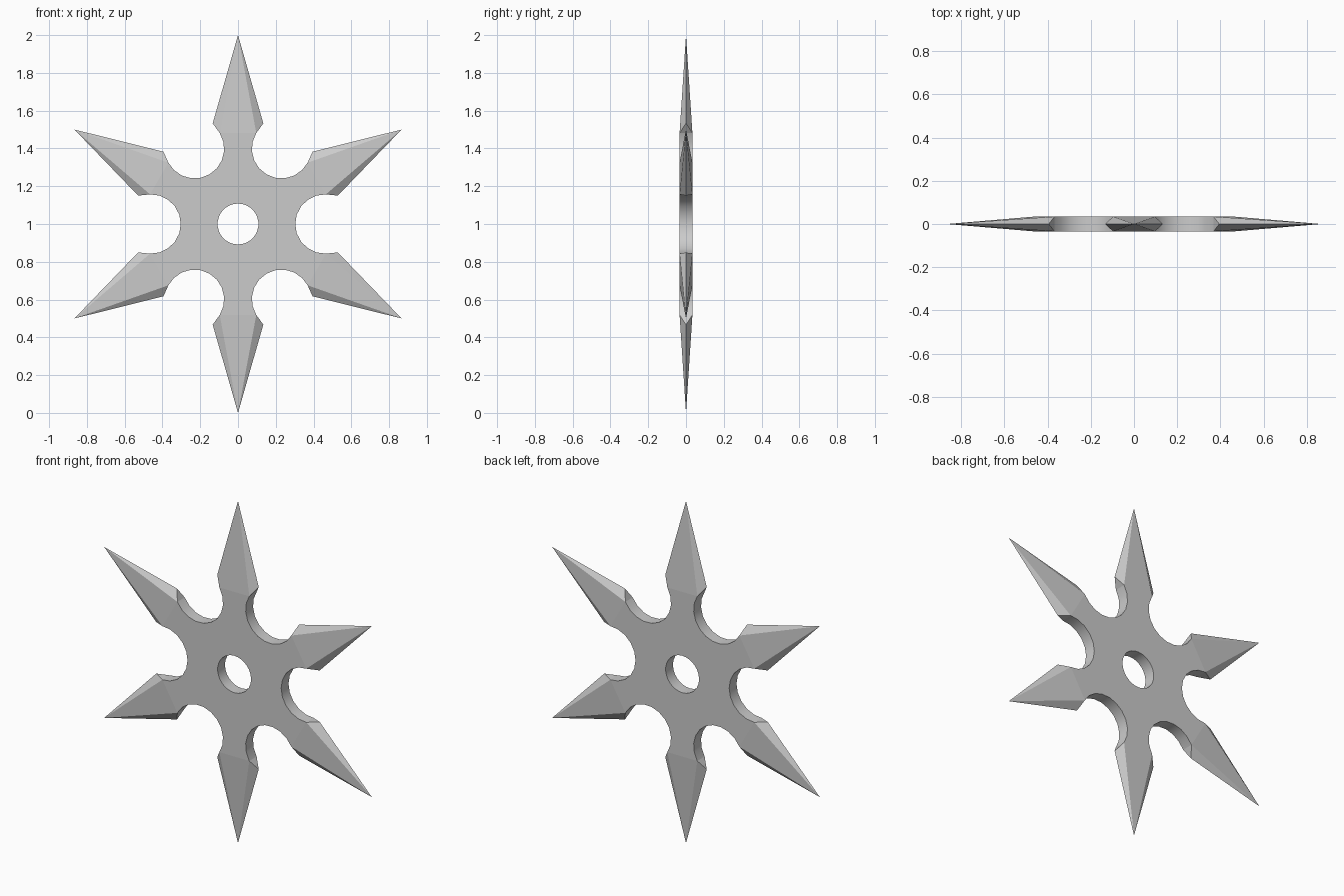
import bpy, bmesh
from math import sin, cos, radians

if "Cube" in bpy.data.objects:
    bpy.data.objects.remove(bpy.data.objects["Cube"])

HALF = 0.034          # half thickness
SPIKES = 6
ARC_SEGS, HOLE_SEGS = 10, 5   # segments per 60 degree sector
HOLE_R, NOTCH_DIST, NOTCH_R, NOTCH_SWEEP = 0.108, 0.46, 0.157, 92

bm = bmesh.new()


def vert(s, r, y, k):
    """Point at s across and r along spike k, counted clockwise from the top."""
    a = radians(60 * k)
    return bm.verts.new((s * cos(a) + r * sin(a), y, 1 + r * cos(a) - s * sin(a)))


# Round notch on the right of the top spike, running towards the next spike
cx, cz = NOTCH_DIST * sin(radians(30)), NOTCH_DIST * cos(radians(30))
notch = []
for i in range(ARC_SEGS + 1):
    a = radians(240 - NOTCH_SWEEP + 2 * NOTCH_SWEEP * i / ARC_SEGS)
    notch.append((cx + NOTCH_R * cos(a), cz + NOTCH_R * sin(a)))
ridge_r = notch[0][1]

# Sharp points in the middle plane
tips = [vert(0, 1.0, 0, k) for k in range(SPIKES)]
barbs = [{s: vert(s * 0.134, 0.533, 0, k) for s in (-1, 1)} for k in range(SPIKES)]

# Front and back outlines
sides = []
for y in (-HALF, HALF):
    arcs = [[vert(s, r, y, k) for s, r in notch] for k in range(SPIKES)]
    mids = [vert(0, ridge_r, y, k) for k in range(SPIKES)]
    n = SPIKES * HOLE_SEGS
    hole = [vert(0, HOLE_R, y, j / HOLE_SEGS) for j in range(n)]
    sides.append((arcs, hole))
    for k in range(SPIKES):
        nxt = (k + 1) % SPIKES
        inner = [hole[(k * HOLE_SEGS + j) % n] for j in range(HOLE_SEGS + 1)]
        # Flat plate sector
        bm.faces.new([mids[k]] + arcs[k] + [mids[nxt]] + inner[::-1])
        # Tapered blade face and its two edge bevels
        right, left = arcs[k][0], arcs[k - 1][-1]
        for p, s in ((right, 1), (left, -1)):
            bm.faces.new((tips[k], mids[k], p))
            bm.faces.new((tips[k], p, barbs[k][s]))

# Walls of the notches and the centre hole, plus the barb undersides
(arcs_f, hole_f), (arcs_b, hole_b) = sides
for k in range(SPIKES):
    f, b = arcs_f[k], arcs_b[k]
    for i in range(ARC_SEGS):
        bm.faces.new((f[i], f[i + 1], b[i + 1], b[i])).smooth = True
    bm.faces.new((f[0], b[0], barbs[k][1]))
    bm.faces.new((f[-1], b[-1], barbs[(k + 1) % SPIKES][-1]))
for j in range(len(hole_f)):
    i = j - 1
    bm.faces.new((hole_f[i], hole_f[j], hole_b[j], hole_b[i])).smooth = True

bmesh.ops.recalc_face_normals(bm, faces=bm.faces)
for e in bm.edges:
    e.smooth = all(f.smooth for f in e.link_faces)

mesh = bpy.data.meshes.new("throwing_star")
bm.to_mesh(mesh)
bm.free()
star = bpy.data.objects.new("throwing_star", mesh)
bpy.context.collection.objects.link(star)
